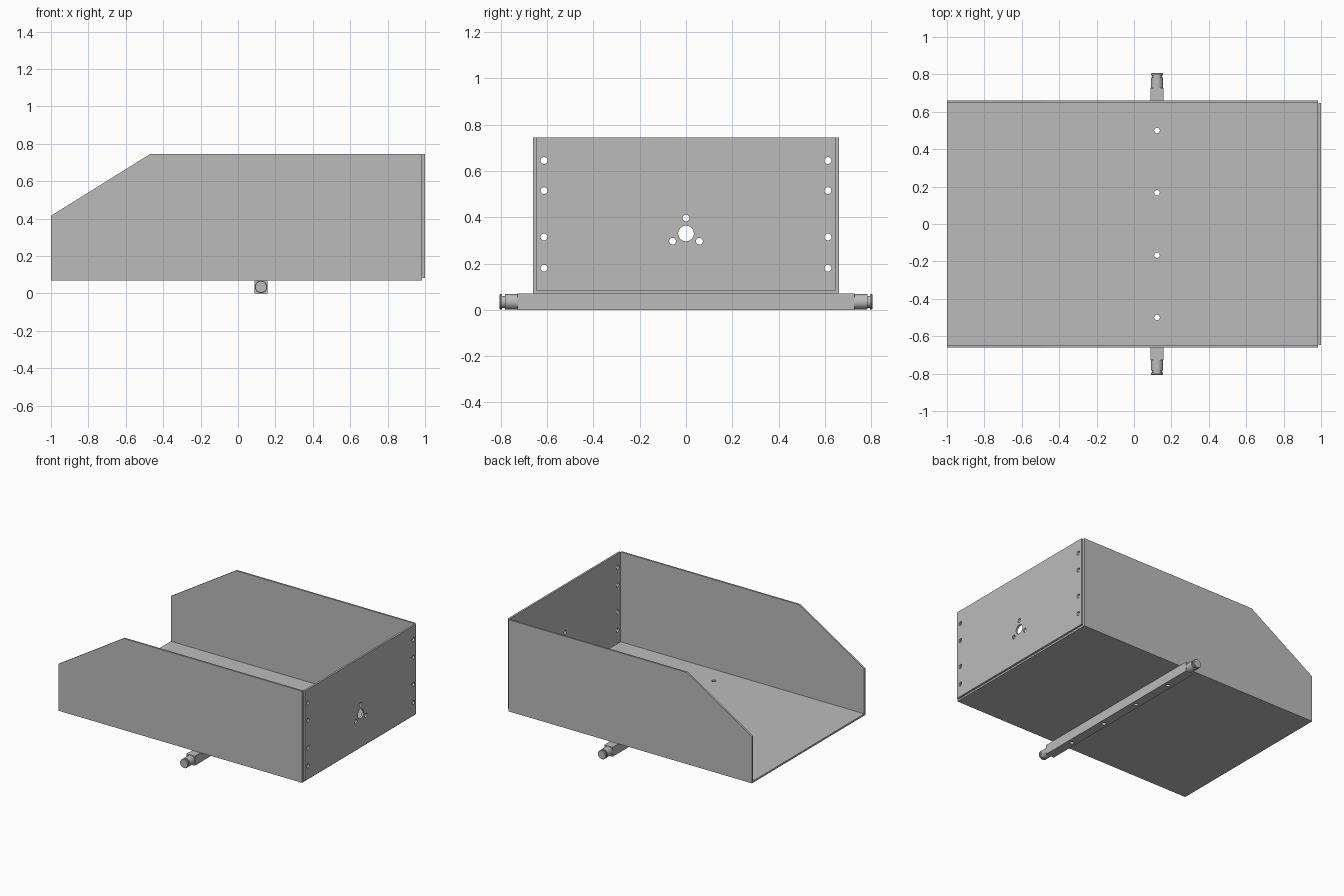
import bpy, bmesh, math
from mathutils import Matrix, Vector

cube = bpy.data.objects.get("Cube")
if cube:
    bpy.data.objects.remove(cube, do_unlink=True)

metal = bpy.data.materials.new("grey_metal")
metal.use_nodes = True
GREY = (0.5, 0.5, 0.5, 1)
metal.diffuse_color = GREY
metal.node_tree.nodes["Principled BSDF"].inputs["Base Color"].default_value = GREY

T = 0.013                       # sheet thickness
END_X = 0.985                   # where the folded tray stops
HALF_W, BASE, TOP = 0.66, 0.07, 0.745
BAR_X, BAR_HALF = 0.123, 0.034


def finish(name, bm):
    bmesh.ops.recalc_face_normals(bm, faces=bm.faces)
    mesh = bpy.data.meshes.new(name)
    bm.to_mesh(mesh)
    bm.free()
    mesh.materials.append(metal)
    obj = bpy.data.objects.new(name, mesh)
    bpy.context.collection.objects.link(obj)
    return obj


def box(name, lo, hi):
    bm = bmesh.new()
    lo, hi = Vector(lo), Vector(hi)
    size = Matrix.Diagonal((*(hi - lo), 1))
    bmesh.ops.create_cube(bm, size=1, matrix=Matrix.Translation((lo + hi) / 2) @ size)
    return finish(name, bm)


def drill(obj, holes, axis):
    """Cut round holes, given as (centre, radius), along the x or z axis."""
    bm = bmesh.new()
    turn = Matrix.Rotation(math.pi / 2, 4, 'Y') if axis == 'X' else Matrix()
    for centre, radius in holes:
        bmesh.ops.create_cone(bm, cap_ends=True, segments=24, radius1=radius, radius2=radius,
                              depth=0.3, matrix=Matrix.Translation(centre) @ turn)
    cutter = finish("hole_cutter", bm)
    cutter.hide_render = True
    mod = obj.modifiers.new("holes", 'BOOLEAN')
    mod.operation, mod.solver, mod.object = 'DIFFERENCE', 'EXACT', cutter
    graph = bpy.context.evaluated_depsgraph_get()
    baked = bpy.data.meshes.new_from_object(obj.evaluated_get(graph))
    obj.modifiers.clear()
    obj.data = baked
    bpy.data.objects.remove(cutter, do_unlink=True)


# Tray: U-shaped folded sheet, with the front corners of both walls cut away
inner = HALF_W - T
half = [(HALF_W, BASE), (HALF_W, TOP), (inner, TOP), (inner, BASE + T)]
outline = half + [(-y, z) for y, z in reversed(half)]
bm = bmesh.new()
face = bm.faces.new([bm.verts.new((-1, y, z)) for y, z in outline])
ext = bmesh.ops.extrude_face_region(bm, geom=[face])
bmesh.ops.translate(bm, vec=(END_X + 1, 0, 0),
                    verts=[v for v in ext["geom"] if isinstance(v, bmesh.types.BMVert)])
slope = Vector((0.53, 0, TOP - 0.415))
cut = bmesh.ops.bisect_plane(bm, geom=bm.verts[:] + bm.edges[:] + bm.faces[:],
                             plane_co=(-1, 0, 0.415), plane_no=(-slope.z, 0, slope.x),
                             clear_outer=True)
bmesh.ops.holes_fill(bm, edges=[e for e in bm.edges if e.is_boundary])
tray = finish("tray", bm)

# End panel closing the tray
panel = box("end_panel", (END_X + 0.001, -inner, BASE + T), (1, inner, TOP))

# Square axle bar under the floor
bar = box("axle_bar", (BAR_X - BAR_HALF, -0.727, 0), (BAR_X + BAR_HALF, 0.727, BASE))

# Grooved round pins on both ends of the bar
pin_profile = [(0, 0.72), (0.033, 0.72), (0.033, 0.783), (0.026, 0.783), (0.026, 0.794),
               (0.033, 0.794), (0.033, 0.802), (0.03, 0.806), (0, 0.806)]
pins = []
for side, name in ((1, "back_pin"), (-1, "front_pin")):
    bm = bmesh.new()
    verts = [bm.verts.new((BAR_X + r, y * side, BASE / 2)) for r, y in pin_profile]
    edges = [bm.edges.new(pair) for pair in zip(verts, verts[1:])]
    bmesh.ops.spin(bm, geom=verts + edges, cent=(BAR_X, 0, BASE / 2), axis=(0, 1, 0),
                   angle=math.tau, steps=32, use_merge=False)
    bmesh.ops.remove_doubles(bm, verts=bm.verts, dist=0.0001)
    pins.append(finish(name, bm))

# Bolt holes through floor and bar
bolts = [((BAR_X, y, BASE / 2), 0.015) for y in (-0.5, -0.167, 0.167, 0.5)]
drill(tray, bolts, 'Z')
drill(bar, bolts, 'Z')

# Rivet holes along the panel sides, and the central shaft hole with its three screws
holes = [((1, s * 0.613, z), 0.015) for s in (-1, 1) for z in (0.18, 0.315, 0.515, 0.645)]
holes.append(((1, 0, 0.33), 0.034))
for k in range(3):
    a = math.radians(90 + 120 * k)
    holes.append(((1, 0.067 * math.cos(a), 0.33 + 0.067 * math.sin(a)), 0.015))
drill(panel, holes, 'X')

# Smooth the round surfaces, keep the folds sharp
bpy.ops.object.select_all(action='DESELECT')
for obj in [tray, panel, bar] + pins:
    obj.select_set(True)
    bpy.context.view_layer.objects.active = obj
bpy.ops.object.shade_smooth_by_angle(angle=math.radians(30))
